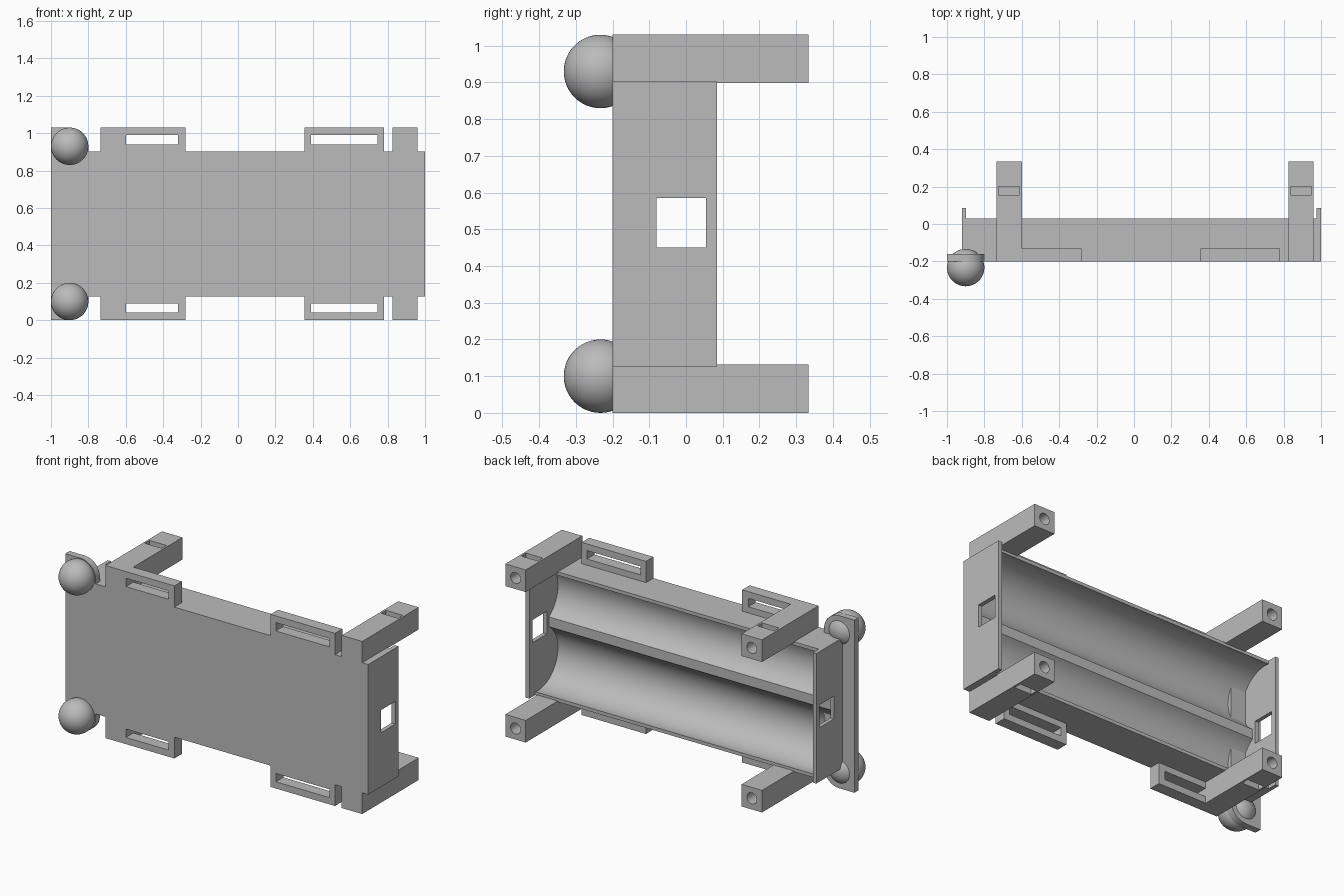
import bpy, bmesh, math

HEIGHT = 1.03          # overall height, parts mirror about half of it
MID = HEIGHT / 2
FRONT = -0.2           # y of the flat front face

if "Cube" in bpy.data.objects:
    bpy.data.objects.remove(bpy.data.objects["Cube"], do_unlink=True)

grey = bpy.data.materials.new("plain_grey")
grey.use_nodes = True
grey.diffuse_color = (0.5, 0.5, 0.5, 1)
grey.node_tree.nodes["Principled BSDF"].inputs["Base Color"].default_value = (0.5, 0.5, 0.5, 1)


def finish(name, bm):
    bmesh.ops.recalc_face_normals(bm, faces=bm.faces)
    mesh = bpy.data.meshes.new(name)
    bm.to_mesh(mesh)
    bm.free()
    mesh.materials.append(grey)
    obj = bpy.data.objects.new(name, mesh)
    bpy.context.collection.objects.link(obj)
    return obj


def activate(obj):
    bpy.ops.object.select_all(action='DESELECT')
    obj.select_set(True)
    bpy.context.view_layer.objects.active = obj


def smooth(obj):
    activate(obj)
    bpy.ops.object.shade_smooth_by_angle(angle=math.radians(30))


def box(name, x, y, z):
    bm = bmesh.new()
    bmesh.ops.create_cube(bm, size=1)
    for v in bm.verts:
        for i, (lo, hi) in enumerate((x, y, z)):
            v.co[i] = hi if v.co[i] > 0 else lo
    return finish(name, bm)


def prism(name, points, offset):
    bm = bmesh.new()
    face = bm.faces.new([bm.verts.new(p) for p in points])
    new = bmesh.ops.extrude_face_region(bm, geom=[face])["geom"]
    bmesh.ops.translate(bm, vec=offset, verts=[g for g in new if isinstance(g, bmesh.types.BMVert)])
    return finish(name, bm)


def cut(obj, cutter):
    activate(obj)
    mod = obj.modifiers.new("cut", 'BOOLEAN')
    mod.operation = 'DIFFERENCE'
    mod.solver = 'EXACT'
    mod.object = cutter
    bpy.ops.object.modifier_apply(modifier=mod.name)
    bpy.data.objects.remove(cutter, do_unlink=True)


def side_z(top, lo, hi):
    """Height range on the top side, or mirrored to the bottom side."""
    return (lo, hi) if top else (HEIGHT - hi, HEIGHT - lo)


# Tray with two round troughs and a low flat rib between them
RADIUS, RIM, RIB = 0.185, 0.03, -0.1
Z_LOW, Z_HIGH = 0.127, 0.903
start, end = math.asin(RIM / RADIUS), math.pi - math.asin(RIB / RADIUS)
start, end = -start, end - math.pi
arc = []
for i in range(33):
    a = start + (math.pi - end - start) * i / 32
    arc.append((-RADIUS * math.sin(a), MID + RADIUS + RADIUS * math.cos(a)))
lower = [(y, HEIGHT - z) for y, z in reversed(arc)]
outline = [(FRONT, Z_HIGH), (RIM, Z_HIGH)] + arc + lower + [(RIM, Z_LOW), (FRONT, Z_LOW)]
tray = prism("tray", [(-0.91, y, z) for y, z in outline], (1.9, 0, 0))
smooth(tray)

# End plates with a square window
for name, x in (("right_end_plate", (-0.92, -0.897)), ("left_end_plate", (0.975, 1.0))):
    plate = box(name, x, (FRONT, 0.085), (Z_LOW, Z_HIGH))
    cut(plate, box("window_cutter", (x[0] - 0.1, x[1] + 0.1), (-0.08, 0.055), (0.45, 0.585)))

# Side flange with rounded inner corners
corner = [(-0.9 + 0.1 * math.sin(a), 0.93 + 0.1 * math.cos(a))
          for a in (math.pi / 2 * i / 12 for i in range(13))]
outline = [(-1, HEIGHT)] + corner + [(x, HEIGHT - z) for x, z in reversed(corner)] + [(-1, 0)]
smooth(prism("side_flange", [(x, FRONT, z) for x, z in outline], (0, 0.04, 0)))

for top in (True, False):
    side = "upper" if top else "lower"

    # Ball feet through the flange
    bm = bmesh.new()
    bmesh.ops.create_uvsphere(bm, u_segments=48, v_segments=24, radius=0.1)
    bmesh.ops.translate(bm, vec=(-0.9, -0.233, 0.93 if top else 0.1), verts=bm.verts)
    smooth(finish(side + "_ball", bm))

    # Slotted strap loops
    for name, x, slot in (("right", (-0.735, -0.28), (-0.6, -0.32)),
                          ("left", (0.355, 0.78), (0.39, 0.745))):
        loop = box(f"{side}_{name}_strap_loop", x, (FRONT, -0.13), side_z(top, 0.9, HEIGHT))
        cut(loop, box("slot_cutter", slot, (-0.4, 0.1), side_z(top, 0.94, 0.99)))

    # Mounting arms with a nut pocket and a screw hole
    for name, x in (("right", (-0.735, -0.6)), ("left", (0.825, 0.96))):
        arm = box(f"{side}_{name}_arm", x, (FRONT, 0.333), side_z(top, 0.898, HEIGHT))
        cx = sum(x) / 2
        cz = sum(side_z(top, 0.898, HEIGHT)) / 2
        ring = [(cx + 0.033 * math.cos(a), 0.1, cz + 0.033 * math.sin(a))
                for a in (math.tau * i / 32 for i in range(32))]
        cut(arm, prism("hole_cutter", ring, (0, 0.4, 0)))
        cut(arm, box("pocket_cutter", (cx - 0.056, cx + 0.056), (0.155, 0.2),
                     side_z(top, 0.91, HEIGHT + 0.1)))
        smooth(arm)
